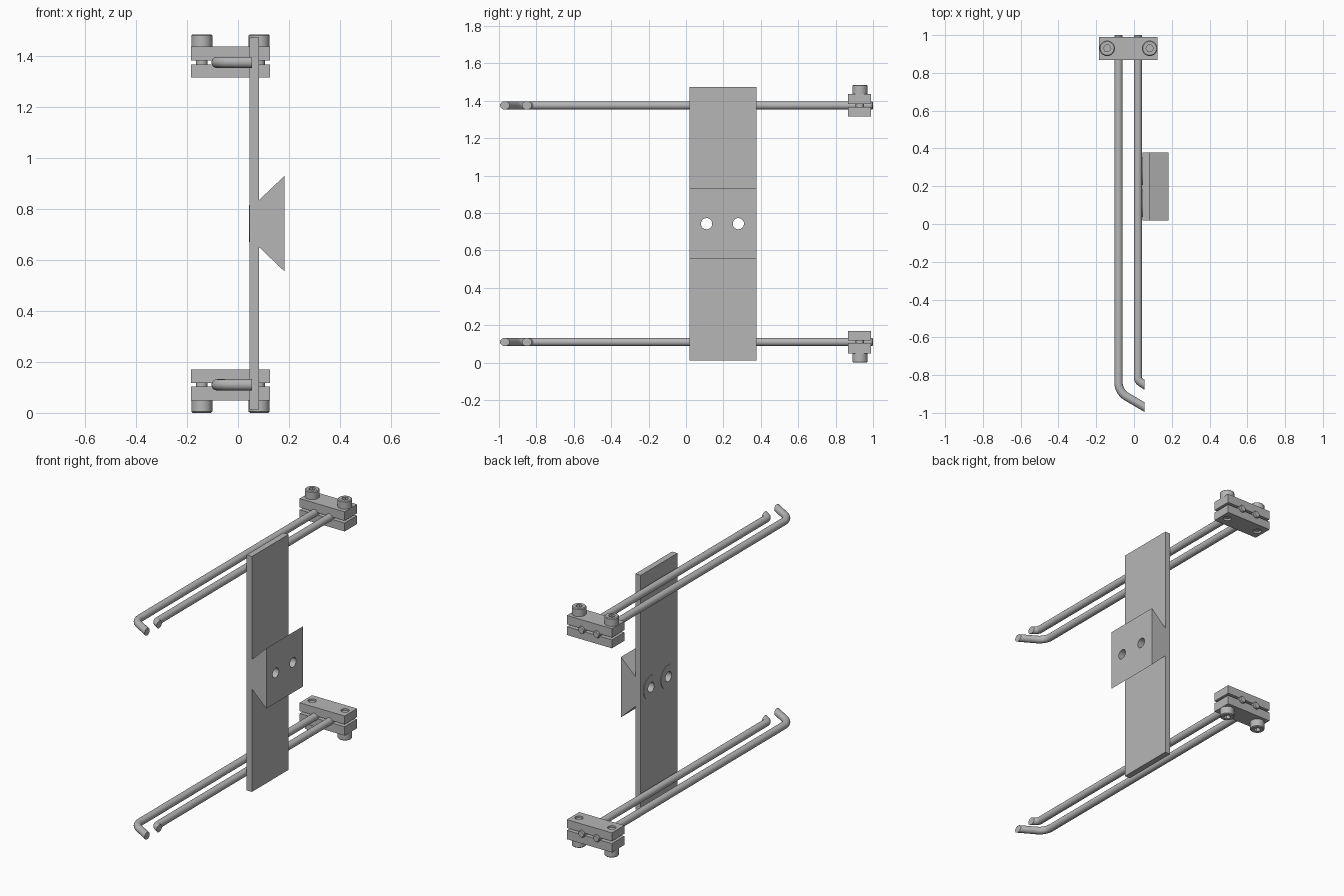
import bpy, bmesh
from math import cos, sin, pi, radians
from mathutils import Vector

if "Cube" in bpy.data.objects:
    bpy.data.objects.remove(bpy.data.objects["Cube"])

MID = 0.7425          # height of the symmetry plane
ROD_Z = 0.6325        # rod height above that plane
ROD_R = 0.022
SCREW_X, SCREW_Y = (-0.142, 0.083), 0.93
HOLE_Y = (0.11, 0.28)

grey = bpy.data.materials.new("satin grey metal")
grey.use_nodes = True
grey.diffuse_color = (0.47, 0.47, 0.47, 1)
grey.node_tree.nodes["Principled BSDF"].inputs["Base Color"].default_value = (0.47, 0.47, 0.47, 1)


def finish(name, bm, mirrored=False, smooth=False):
    """Turn a bmesh into an object whose origin lies on the symmetry plane."""
    bmesh.ops.recalc_face_normals(bm, faces=bm.faces)
    me = bpy.data.meshes.new(name)
    bm.to_mesh(me)
    bm.free()
    me.materials.append(grey)
    ob = bpy.data.objects.new(name, me)
    ob.location.z = MID
    bpy.context.collection.objects.link(ob)
    if mirrored:
        mod = ob.modifiers.new("bottom copy", 'MIRROR')
        mod.use_axis = (False, False, True)
        mod.use_mirror_merge = False
    if smooth:
        bpy.ops.object.select_all(action='DESELECT')
        ob.select_set(True)
        bpy.context.view_layer.objects.active = ob
        bpy.ops.object.shade_smooth_by_angle(angle=radians(35))
    return ob


def skin(bm, rings):
    """Join successive vertex rings with quads and cap both ends."""
    rings = [[bm.verts.new(p) for p in ring] for ring in rings]
    n = len(rings[0])
    for a, b in zip(rings, rings[1:]):
        for i in range(n):
            j = (i + 1) % n
            bm.faces.new((a[i], a[j], b[j], b[i]))
    bm.faces.new(rings[0])
    bm.faces.new(rings[-1])


def box(bm, lo, hi):
    rect = [(lo[0], lo[1]), (hi[0], lo[1]), (hi[0], hi[1]), (lo[0], hi[1])]
    skin(bm, [[(x, y, z) for x, y in rect] for z in (lo[2], hi[2])])


def cylinder(axis, center, radius, half, n=32):
    bm = bmesh.new()
    rings = []
    for d in (-half, half):
        ring = []
        for i in range(n):
            u, v = radius * cos(2 * pi * i / n), radius * sin(2 * pi * i / n)
            off = (d, u, v) if axis == 'x' else (u, v, d)
            ring.append(Vector(center) + Vector(off))
        rings.append(ring)
    skin(bm, rings)
    return bm


def cut(ob, cutter):
    cutter.hide_render = True
    cutter.hide_viewport = True
    cutter.display_type = 'WIRE'
    mod = ob.modifiers.new("hole", 'BOOLEAN')
    mod.operation = 'DIFFERENCE'
    mod.solver = 'EXACT'
    mod.object = cutter


# Upright plate with its dovetail block, one extruded profile
upper = [(0.046, 0.73), (0.083, 0.73), (0.083, 0.0925), (0.182, 0.187)]
profile = upper + [(x, -z) for x, z in reversed(upper)]
bm = bmesh.new()
skin(bm, [[(x, y, z) for x, z in profile] for y in (0.018, 0.378)])
plate = finish("mounting_plate", bm)

# Shallow bosses around the two through holes
for k, y in enumerate(HOLE_Y):
    boss = finish(f"hole_boss_{k + 1}", cylinder('x', (0.0455, y, 0), 0.073, 0.0025, 48))
    cutter = finish(f"plate_hole_cutter_{k + 1}", cylinder('x', (0.1, y, 0), 0.03, 0.2))
    cut(plate, cutter)
    cut(boss, cutter)


# Bent rods, the tip cut square to x
def rod(name, path, n=20):
    pts = [Vector(p) for p in path]
    rings = []
    for i, p in enumerate(pts):
        d0 = (pts[i] - pts[i - 1]).normalized() if i else (pts[1] - pts[0]).normalized()
        d1 = (pts[i + 1] - pts[i]).normalized() if i + 1 < len(pts) else d0
        side = Vector((-d0.y - d1.y, d0.x + d1.x)).normalized()
        if i + 1 == len(pts):
            side = Vector((0, 1))
        side = side / side.dot(Vector((-d0.y, d0.x)))
        scale = 0.8 if i == 0 else 1.0      # chamfered back end
        ring = []
        for k in range(n):
            a = 2 * pi * k / n
            q = p + side * (ROD_R * scale * cos(a))
            ring.append((q.x, q.y, ROD_Z + ROD_R * scale * sin(a)))
        rings.append(ring)
    bm = bmesh.new()
    skin(bm, rings)
    finish(name, bm, mirrored=True, smooth=True)


def bent_path(x, y_bend, radius, turn, tip):
    """Straight run from the back, an arc, then a straight run to the tip."""
    path = [(x, 1.0), (x, 0.994)]
    for i in range(9):
        a = radians(turn) * i / 8
        path.append((x + radius * (1 - cos(a)), y_bend - radius * sin(a)))
    return path + [tip]


rod("long_rod", bent_path(-0.082, -0.84, 0.085, 60, (0.055, -0.969)))
rod("short_rod", bent_path(0.021, -0.812, 0.03, 58, (0.055, -0.851)))

# Clamp jaws
for name, lo, hi in (("clamp_inner_jaw", 0.5725, 0.6245), ("clamp_outer_jaw", 0.639, 0.694)):
    bm = bmesh.new()
    box(bm, (-0.184, 0.867, lo), (0.125, 0.989, hi))
    jaw = finish(name, bm)
    for k, x in enumerate(SCREW_X):
        cutter = finish(f"{name}_cutter_{k + 1}", cylinder('z', (x, SCREW_Y, 0.63), 0.0235, 0.2))
        cut(jaw, cutter)
    mod = jaw.modifiers.new("bottom copy", 'MIRROR')
    mod.use_axis = (False, False, True)
    mod.use_mirror_merge = False

# Socket head screws: (radius, height, hexagonal?) from the socket floor round to the tip
outline = [(0.017, 0.712, True), (0.017, 0.7425, True), (0.036, 0.7425, False),
           (0.041, 0.738, False), (0.041, 0.694, False), (0.0225, 0.694, False),
           (0.0225, 0.585, False), (0.019, 0.581, False)]
for k, x in enumerate(SCREW_X):
    rings = []
    for r, z, hexagonal in outline:
        ring = []
        for i in range(36):
            a = 2 * pi * i / 36
            s = r / cos(a % (pi / 3) - pi / 6) if hexagonal else r
            ring.append((x + s * cos(a), SCREW_Y + s * sin(a), z))
        rings.append(ring)
    bm = bmesh.new()
    skin(bm, rings)
    finish(f"clamp_screw_{k + 1}", bm, mirrored=True, smooth=True)
